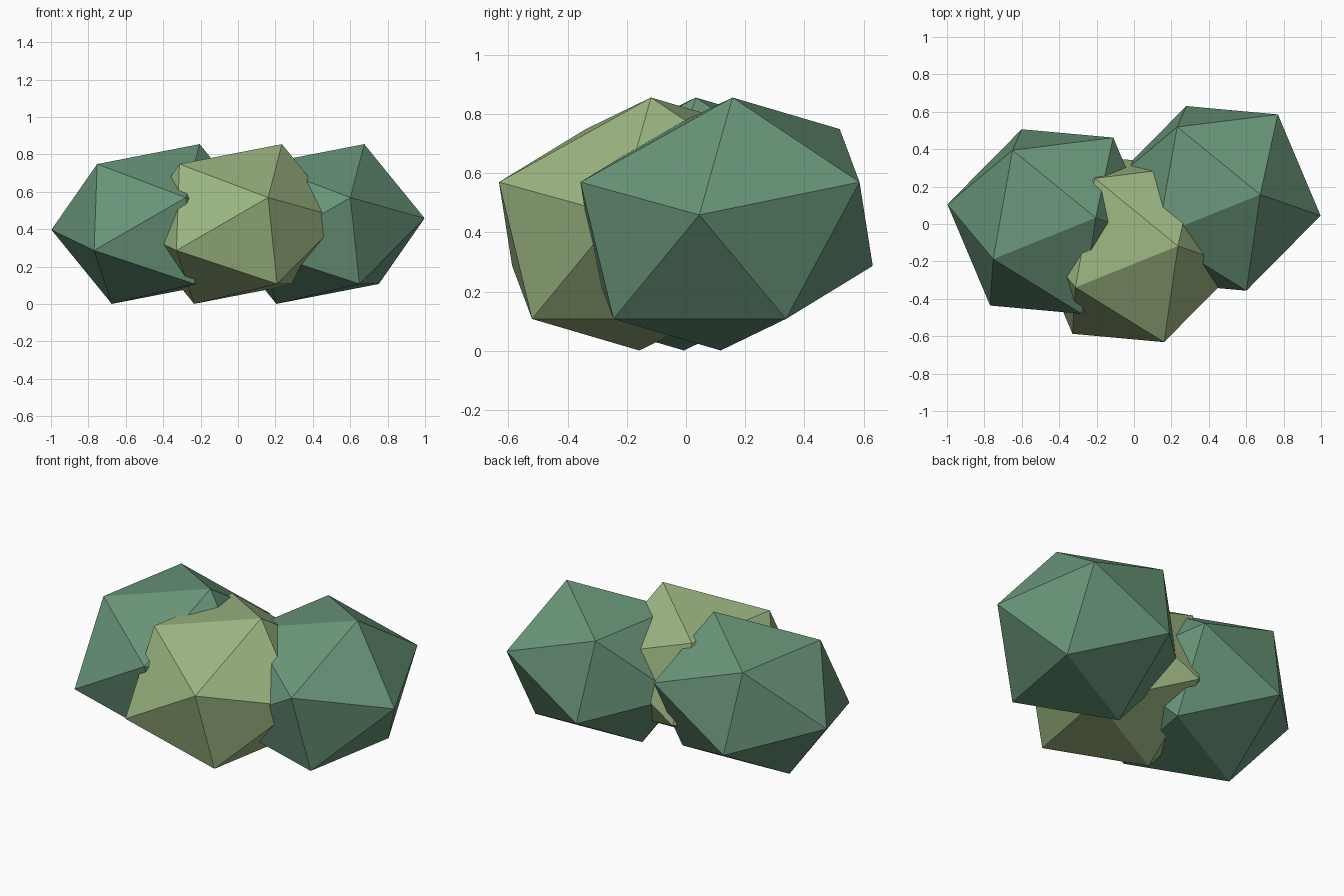
import bpy, bmesh
from mathutils import Matrix

if "Cube" in bpy.data.objects:
    bpy.data.objects.remove(bpy.data.objects["Cube"])


def material(name, rgb):
    m = bpy.data.materials.new(name)
    m.diffuse_color = (*rgb, 1)
    m.use_nodes = True
    m.node_tree.nodes["Principled BSDF"].inputs["Base Color"].default_value = m.diffuse_color
    return m


dark_green = material("dark_green", (0.14, 0.30, 0.19))
light_green = material("light_green", (0.33, 0.46, 0.22))

# Shared tilt and flattening of every leafy clump
SHAPE = Matrix(((0.506, 0.099, 0.235),
                (-0.113, 0.554, 0.020),
                (-0.179, 0.000, 0.427))).to_4x4()


def clump(name, location, mat):
    bm = bmesh.new()
    bmesh.ops.create_icosphere(bm, subdivisions=1, radius=1, matrix=SHAPE)
    mesh = bpy.data.meshes.new(name)
    bm.to_mesh(mesh)
    bm.free()
    mesh.materials.append(mat)
    obj = bpy.data.objects.new(name, mesh)
    obj.location = location
    bpy.context.collection.objects.link(obj)


# Three overlapping bush clumps
clump("left_clump", (-0.44, 0.013, 0.428), dark_green)
clump("middle_clump", (0.0, -0.138, 0.428), light_green)
clump("right_clump", (0.44, 0.137, 0.428), dark_green)
